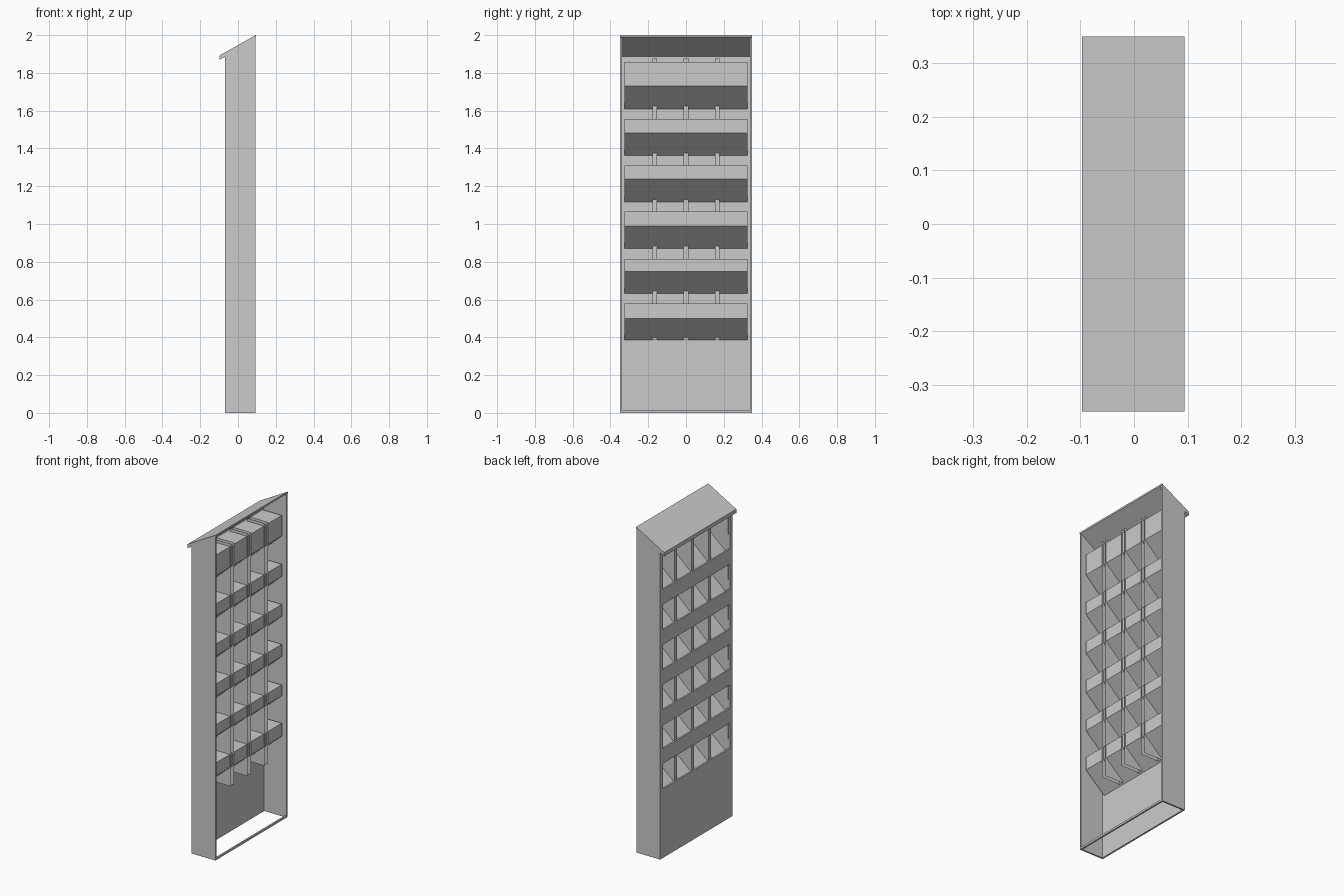
import bpy, bmesh

if "Cube" in bpy.data.objects:
    bpy.data.objects.remove(bpy.data.objects["Cube"])

BACK, FRONT, T = 0.092, -0.07, 0.01
HALF = 0.35
# bottom, slope end and top heights of each tilted pocket
ROWS = [(0.385, 0.50, 0.58), (0.632, 0.748, 0.815), (0.87, 0.99, 1.065),
        (1.117, 1.237, 1.31), (1.362, 1.482, 1.557), (1.61, 1.73, 1.857)]


def make(name, bm):
    bmesh.ops.recalc_face_normals(bm, faces=bm.faces)
    me = bpy.data.meshes.new(name)
    bm.to_mesh(me)
    bm.free()
    ob = bpy.data.objects.new(name, me)
    bpy.context.collection.objects.link(ob)
    return ob


def prism(name, profile, y0, y1):
    """Solid from an x-z profile stretched along y."""
    bm = bmesh.new()
    a = [bm.verts.new((x, y0, z)) for x, z in profile]
    b = [bm.verts.new((x, y1, z)) for x, z in profile]
    n = len(a)
    bm.faces.new(a)
    bm.faces.new(b[::-1])
    for i in range(n):
        j = (i + 1) % n
        bm.faces.new((a[i], b[i], b[j], a[j]))
    return make(name, bm)


def box(name, x0, x1, y0, y1, z0, z1):
    return prism(name, [(x0, z0), (x1, z0), (x1, z1), (x0, z1)], y0, y1)


# side panels with slanted tops
side = [(FRONT, 0), (BACK, 0), (BACK, 1.995), (FRONT, 1.90)]
prism("side_panel_left", side, -HALF, -HALF + T)
prism("side_panel_right", side, HALF - T, HALF)

# sloping roof with front overhang
prism("roof", [(0.094, 2.0), (-0.097, 1.893), (-0.097, 1.87), (-0.07, 1.885),
               (-0.06, 1.887), (0.094, 1.99)], -HALF, HALF)

# rail across the open back at the floor
box("bottom_rail", BACK - T, BACK, -HALF + T, HALF - T, 0, 0.012)

# front panel: stiles, lower panel and strips between the openings
IN = 0.325
for s, label in ((-1, "left"), (1, "right")):
    y0, y1 = sorted((s * IN, s * (HALF - T)))
    box("front_stile_" + label, FRONT, FRONT + T, y0, y1, 0, 1.895)
low = 0
for b, m, t in ROWS:
    box("front_strip", FRONT, FRONT + T, -IN, IN, low, b + 0.04)
    low = t
box("front_strip", FRONT, FRONT + T, -IN, IN, low, 1.895)

# pockets: sloped floor, upright back, flat top and end walls, open at front
for b, m, t in ROWS:
    bm = bmesh.new()
    prof = [(FRONT + T, b), (0.07, m), (0.07, t), (FRONT + T, t)]
    l = [bm.verts.new((x, -IN, z)) for x, z in prof]
    r = [bm.verts.new((x, IN, z)) for x, z in prof]
    for i in range(3):
        bm.faces.new((l[i], l[i + 1], r[i + 1], r[i]))
    bm.faces.new(l[::-1])
    bm.faces.new(r)
    ob = make("pocket", bm)
    mod = ob.modifiers.new("thickness", 'SOLIDIFY')
    mod.thickness = 0.003
    mod.offset = -1

# dividers: folded sheet channels, open toward the back
for y in (-0.165, 0, 0.165):
    bm = bmesh.new()
    w, x0, x1 = 0.0125, -0.045, 0.078
    path = [(x1, y - w), (x0, y - w), (x0, y + w), (x1, y + w)]
    lo = [bm.verts.new((x, yy, 0.385)) for x, yy in path]
    hi = [bm.verts.new((x, yy, 1.875)) for x, yy in path]
    for i in range(3):
        bm.faces.new((lo[i], lo[i + 1], hi[i + 1], hi[i]))
    make("divider", bm)
